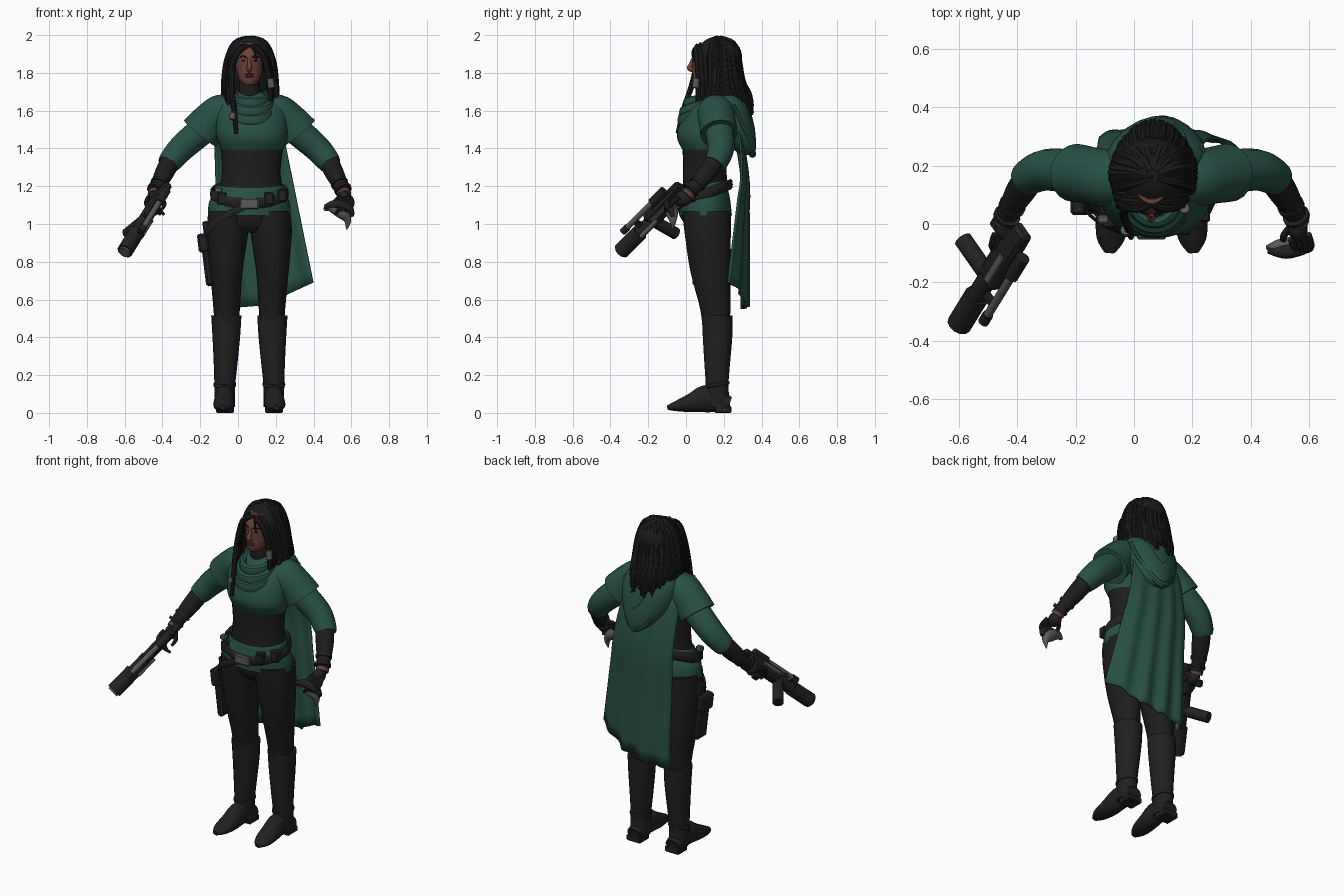
import bpy, bmesh, math, random
from mathutils import Vector, Matrix

random.seed(4)
cube = bpy.data.objects.get("Cube")
if cube:
    bpy.data.objects.remove(cube)


def material(name, *rgb):
    m = bpy.data.materials.new(name)
    m.use_nodes = True
    m.diffuse_color = (*rgb, 1)
    b = m.node_tree.nodes["Principled BSDF"]
    b.inputs["Base Color"].default_value = (*rgb, 1)
    b.inputs["Roughness"].default_value = 0.9
    return m


GREEN = material("green cloth", .021, .082, .06)
BLACK = material("black cloth", .0125, .0125, .0125)
LEATHER = material("dark leather", .015, .015, .015)
HAIR = material("black hair", .0105, .0105, .011)
SKIN = material("brown skin", .15, .055, .04)
LIPS = material("dark lips", .085, .026, .024)
METAL = material("grey metal", .1, .1, .1)
GUN = material("gunmetal", .016, .016, .017)


def finish(name, bm, mat, angle=40):
    bmesh.ops.recalc_face_normals(bm, faces=bm.faces)
    me = bpy.data.meshes.new(name)
    bm.to_mesh(me)
    bm.free()
    me.materials.append(mat)
    ob = bpy.data.objects.new(name, me)
    bpy.context.collection.objects.link(ob)
    bpy.ops.object.select_all(action='DESELECT')
    ob.select_set(True)
    bpy.context.view_layer.objects.active = ob
    bpy.ops.object.shade_smooth_by_angle(angle=math.radians(angle))
    return ob


def smooth_path(pts, n):
    """Catmull-Rom path through points (x, y, z, r1, r2)."""
    p = [pts[0]] + list(pts) + [pts[-1]]
    out = []
    for i in range(1, len(p) - 2):
        for k in range(n):
            t = k / n
            out.append([.5 * (2 * b + (c - a) * t + (2 * a - 5 * b + 4 * c - d) * t * t
                              + (3 * b - a - 3 * c + d) * t ** 3)
                        for a, b, c, d in zip(*p[i - 1:i + 3])])
    return out + [list(pts[-1])]


def tube(name, pts, mat, flat=False, ref=(0, 1, 0), seg=16, n=4, closed=False):
    """Loft elliptical rings along a path; flat keeps the rings level."""
    pts = [q if len(q) == 5 else (*q, q[3]) for q in pts]
    path = pts if closed else smooth_path(pts, n)
    bm, rings, ref, last = bmesh.new(), [], Vector(ref), len(path) - 1
    for i, q in enumerate(path):
        nxt = path[(i + 1) % len(path)] if closed else path[min(i + 1, last)]
        prv = path[i - 1] if closed else path[max(i - 1, 0)]
        t = Vector((0, 0, 1)) if flat else (Vector(nxt[:3]) - Vector(prv[:3])).normalized()
        a = t.cross(ref).normalized()
        b = a.cross(t)
        rings.append([bm.verts.new(Vector(q[:3]) + a * q[3] * math.cos(w) + b * q[4] * math.sin(w))
                      for w in (math.tau * k / seg for k in range(seg))])
    for i in range(len(rings) if closed else last):
        r, s = rings[i], rings[(i + 1) % len(rings)]
        for k in range(seg):
            bm.faces.new((r[k], r[k - 1], s[k - 1], s[k]))
    if not closed:
        bm.faces.new(rings[0])
        bm.faces.new(rings[-1])
    return finish(name, bm, mat)


def loop(name, c, rx, ry, slope, thick, height, mat):
    """Band around the body, dropping by slope at the front."""
    ws = [math.tau * k / 40 for k in range(40)]
    pts = [(c[0] + rx * math.cos(w), c[1] + ry * math.sin(w), c[2] + slope * math.sin(w),
            thick, height) for w in ws]
    return tube(name, pts, mat, ref=(0, 0, 1), seg=8, closed=True)


def ball(name, c, r, mat, seg=20):
    bm = bmesh.new()
    bmesh.ops.create_uvsphere(bm, u_segments=seg, v_segments=seg // 2, radius=1,
                              matrix=Matrix.Translation(c) @ Matrix.Diagonal((*r, 1)))
    return finish(name, bm, mat)


def box(name, c, size, mat, frame=None, bevel=.006):
    bm = bmesh.new()
    m = Matrix.Translation(c) @ (frame or Matrix()) @ Matrix.Diagonal((*size, 1))
    bmesh.ops.create_cube(bm, size=1, matrix=m)
    bmesh.ops.bevel(bm, geom=bm.edges[:], offset=bevel, segments=1, affect='EDGES')
    return finish(name, bm, mat, 25)


def sided(side, pts):
    """Mirror a right-hand path across the body's centre line."""
    return pts if side == "right" else [(.12 - p[0], *p[1:]) for p in pts]


# Torso, hips and neck
tube("waist", [(.07, .1, 1.14, .175, .12), (.07, .1, 1.28, .155, .115),
               (.075, .095, 1.43, .17, .115)], BLACK, True, seg=28)
tube("tunic", [(.075, .095, 1.395, .165, .115), (.075, .09, 1.46, .187, .138),
               (.07, .1, 1.54, .19, .13), (.065, .13, 1.62, .19, .11),
               (.06, .15, 1.67, .13, .085), (.06, .15, 1.7, .06, .06)], GREEN, True, seg=28)
tube("tunic_skirt", [(.065, .1, 1.175, .176, .124), (.06, .1, 1.12, .212, .135),
                     (.06, .105, 1.045, .22, .138)], GREEN, True, seg=28)
loop("tunic_skirt_top", (.066, .1, 1.185), .172, .119, .02, .007, .025, GREEN)
tube("pelvis", [(.06, .11, 1.08, .2, .13), (.06, .115, 1.0, .17, .118),
                (.06, .125, .955, .08, .09)], BLACK, True, seg=24)
tube("neck", [(.06, .14, 1.62, .06), (.06, .125, 1.71, .055), (.06, .135, 1.8, .05)], BLACK, True)

# Legs, boots and arms
for s in ("right", "left"):
    tube(s + "_leg", sided(s, [(-.052, .11, 1.07, .105, .13), (-.056, .115, .95, .109, .122),
                               (-.062, .13, .75, .086, .107), (-.06, .155, .55, .07, .08),
                               (-.06, .16, .42, .06, .07)]), BLACK, True, seg=20)
    tube(s + "_boot", sided(s, [(-.062, .165, .515, .08, .081), (-.062, .167, .4, .073, .078),
                                (-.066, .165, .25, .062, .067), (-.07, .165, .14, .055, .06),
                                (-.07, .17, .03, .054, .064)]), LEATHER, True, seg=20)
    loop(s + "_boot_ankle_fold", sided(s, [(-.07, .165, .15)])[0], .053, .058, .01, .008, .012, LEATHER)
    tube(s + "_foot", sided(s, [(-.07, .23, .045, .046, .04), (-.07, .12, .075, .05, .073),
                                (-.074, .03, .053, .056, .051), (-.08, -.05, .036, .048, .028),
                                (-.083, -.098, .028, .018, .012)]), LEATHER, ref=(0, 0, 1))
    box(s + "_boot_heel", sided(s, [(-.07, .195, .018)])[0], (.095, .09, .036), LEATHER)
    tube(s + "_shoulder_cape", sided(s, [(.0, .145, 1.6, .07), (-.08, .155, 1.59, .098),
                                         (-.14, .165, 1.55, .1, .097), (-.2, .175, 1.48, .111, .1)]),
         GREEN, seg=20)
    tube(s + "_sleeve", sided(s, [(-.12, .165, 1.55, .075), (-.22, .18, 1.47, .075),
                                  (-.3, .185, 1.4, .071), (-.352, .165, 1.34, .064),
                                  (-.37, .15, 1.315, .058)]), GREEN)
    tube(s + "_gauntlet", sided(s, [(-.345, .175, 1.36, .052), (-.39, .11, 1.27, .05),
                                    (-.425, .05, 1.2, .039), (-.44, .015, 1.16, .036)]), BLACK)
    for k in range(2):
        tube(f"{s}_gauntlet_strap_{k}", sided(s, [(-.415 - k * .018, .065 - k * .035, 1.22 - k * .033, .047),
                                                  (-.42 - k * .018, .055 - k * .035, 1.209 - k * .033, .046)]), LEATHER)
    ball(s + "_palm", sided(s, [(-.44, -.015, 1.135)])[0], (.034, .045, .042), LEATHER)
    tube(s + "_wrist", sided(s, [(-.44, .02, 1.165, .037), (-.442, .008, 1.152, .037)]), SKIN)
    for k in range(4):
        x, y = -.475 + k * .019, -.035 - k * .006
        tube(f"{s}_finger_{k}", sided(s, [(x, y, 1.14, .012), (x - .012, y - .04, 1.11, .011),
                                          (x + .005, y - .055, 1.075, .01), (x + .025, y - .04, 1.05, .007)]),
             LEATHER, seg=8)
    tube(s + "_thumb", sided(s, [(-.415, -.01, 1.14, .013), (-.39, -.045, 1.11, .012),
                                 (-.4, -.07, 1.08, .008)]), LEATHER, seg=8)

# Curved device held in the left hand
tube("hand_device", [(.455, -.08, 1.075, .008), (.49, -.08, 1.09, .026), (.55, -.075, 1.06, .033),
                     (.58, -.07, 1.02, .02), (.575, -.07, .97, .003)], METAL)
tube("hand_device_grip", [(.46, -.09, 1.09, .012), (.52, -.095, 1.105, .024),
                          (.59, -.08, 1.08, .02), (.605, -.07, 1.04, .01)], GUN)

# Head and face
tube("head", [(.06, .075, 1.735, .026, .028), (.06, .092, 1.762, .052, .056), (.06, .115, 1.82, .071, .08),
              (.06, .125, 1.89, .075, .09), (.06, .14, 1.96, .055, .07)], SKIN, True, seg=28)
tube("nose", [(.06, .036, 1.875, .009), (.06, .026, 1.845, .011), (.06, .02, 1.825, .015),
              (.06, .04, 1.812, .011)], SKIN, seg=10)
for name, z, h in (("upper_lip", 1.793, .006), ("lower_lip", 1.782, .007)):
    ball(name, (.06, .037, z), (.024, .01, h), LIPS, 12)
for s in ("right", "left"):
    ball(s + "_eye", sided(s, [(.031, .043, 1.865)])[0], (.014, .007, .005), METAL, 12)
    ball(s + "_iris", sided(s, [(.031, .037, 1.865)])[0], (.006, .003, .005), HAIR, 10)
    tube(s + "_brow", sided(s, [(.008, .056, 1.88, .003), (.025, .041, 1.889, .005),
                                (.047, .037, 1.881, .004)]), HAIR, ref=(0, 0, 1), seg=8)

# Hair: a cap with long locks falling from the crown
ball("hair_cap", (.065, .175, 1.885), (.118, .122, .11), HAIR, 28)
tube("hair_back", [(.065, .19, 1.92, .1, .09), (.065, .205, 1.8, .125, .1), (.07, .235, 1.7, .125, .09),
                   (.075, .27, 1.63, .11, .06)], HAIR, True, seg=24)
for layer in range(2):
    for k in range(19):
        a = math.radians(-24 + k * 12.7 + layer * 5)
        c, s = math.cos(a), max(math.sin(a), -.4)
        e, r = random.uniform(-.04, .05), random.uniform(.013, .019)
        back = max(s, 0)
        tube(f"hair_lock_{layer}_{k}",
             [(.065 + .015 * c, .165 + .015 * s, 1.98, r), (.065 + .08 * c, .17 + .08 * s, 1.955, r),
              (.065 + .12 * c, .17 + .11 * s, 1.87, r),
              (.065 + .136 * c, .175 + .125 * s, 1.76, r),
              (.067 + .138 * c, .17 + .15 * s + .015 * back, 1.67 + e / 2, r * .9),
              (.07 + .13 * c, .15 + .17 * s + .035 * back, 1.59 + e, r * .4)], HAIR, seg=8)
for s in ("right", "left"):
    for k in range(5):
        y, d = .055 + k * .022, random.uniform(-.03, .03)
        tube(f"{s}_fringe_lock_{k}",
             sided(s, [(.065, y + .02, 1.94 + k * .011, .014), (.02, y, 1.928 + k * .006, .016),
                       (-.02 - k * .006, y + .005, 1.875, .017), (-.042 - k * .007, y + .012, 1.77, .016),
                       (-.05 - k * .006, y + .01, 1.67, .014), (-.05 - k * .005, y, 1.6 + d, .006)]), HAIR, seg=8)
tube("long_front_lock", [(.03, .07, 1.945, .013), (-.02, .06, 1.88, .014), (-.035, .035, 1.75, .015),
                         (-.02, -.015, 1.6, .014), (-.01, -.045, 1.48, .01)], HAIR, seg=8)
tube("loose_strand", [(.07, .06, 1.95, .008), (.09, .034, 1.91, .006), (.098, .04, 1.86, .003)], HAIR, seg=6)
tube("right_hair_bead", [(-.03, -.02, 1.585, .017), (-.027, -.028, 1.555, .017)], METAL, seg=10)
tube("left_hair_bead", [(.172, .055, 1.77, .018), (.178, .05, 1.72, .018)], METAL, seg=10)

# Cowl folds, lowered hood and cape
for k, (z, rx, ry, sl) in enumerate(((1.665, .085, .105, .025), (1.64, .105, .122, .045),
                                     (1.61, .115, .128, .06))):
    loop(f"cowl_fold_{k}", (.07, .11 - k * .004, z), rx, ry, sl, .02, .03, GREEN)
tube("hood", [(.07, .2, 1.7, .13, .09), (.075, .22, 1.62, .17, .115), (.085, .25, 1.5, .15, .115),
              (.095, .3, 1.41, .09, .07), (.1, .33, 1.365, .03, .035)], GREEN, True, seg=24)
for k in range(3):
    w, z = .14 - k * .03, 1.37 + k * .065
    tube(f"hood_fold_{k}", [(.08 - w, .25, 1.63, .014), (.085 - w * .75, .31, z + .13, .017),
                            (.1, .352 - k * .003, z, .02), (.105 + w * .7, .3, z + .13, .017),
                            (.09 + w, .25, 1.63, .014)], GREEN, ref=(0, .6, .8), seg=8)

bm = bmesh.new()
COLS, ROWS = 36, 14
grid = []
for i in range(COLS + 1):
    u = i / COLS
    hem = .55 + .04 * u if u < .42 else .59 if u < .65 else .61 + .23 * (u - .65)
    col = []
    for j in range(ROWS + 1):
        t = j / ROWS
        x = -.13 + .03 * t + u * (.35 + .15 * t)
        y = .27 + .07 * math.sin(math.pi * min(t * 1.2, .6)) - .1 * u ** 3 * t
        y += .009 * math.sin(u * 24) * (.2 + t) - .04 * (1 - u) ** 6
        col.append(bm.verts.new((x, y, 1.58 + (hem - 1.58) * t)))
    grid.append(col)
for i in range(COLS):
    for j in range(ROWS):
        bm.faces.new((grid[i][j], grid[i + 1][j], grid[i + 1][j + 1], grid[i][j + 1]))
cape = finish("cape", bm, GREEN)
cape.modifiers.new("Thickness", 'SOLIDIFY').thickness = .01

# Belt, buckle, pouches and holster
loop("belt", (.06, .1, 1.16), .198, .137, .05, .011, .028, LEATHER)
box("buckle", (.06, -.042, 1.107), (.1, .022, .055), METAL)
for x, y, z in ((-.085, .01, 1.135), (.165, -.015, 1.135), (.235, .03, 1.15)):
    box("belt_pouch", (x, y, z), (.05, .045, .065), LEATHER)
box("belt_clip", (-.105, .015, 1.18), (.04, .03, .03), METAL)
tube("holster_strap", [(.03, -.04, 1.09, .006, .018), (-.07, -.02, 1.04, .006, .018),
                       (-.15, .03, .98, .006, .018), (-.175, .08, .92, .006, .018)], LEATHER, ref=(0, 0, 1), seg=8)
tilt = Matrix.Rotation(math.radians(-7), 4, 'Y')
box("holster", (-.165, .08, .81), (.04, .09, .28), LEATHER, tilt, .012)
box("holster_flap", (-.185, .08, .9), (.055, .1, .1), LEATHER, tilt, .01)
box("holstered_grip", (-.17, .1, .98), (.03, .05, .07), GUN, tilt)

# Blaster: frame with z along the barrel and y towards the sight
rear = Vector((-.405, -.03, 1.17))
d = (Vector((-.605, -.355, .845)) - rear).normalized()
up = Vector((.5, -.75, .4))
up = (up - d * up.dot(d)).normalized()
frame = Matrix((up.cross(d), up, d)).transposed().to_4x4()


def at(x, y, z):
    return rear + frame.to_3x3() @ Vector((x, y, z))


def rod(name, y, z0, z1, r, mat, x=0):
    return tube(name, [(*at(x, y, z0), r), (*at(x, y, z1), r)], mat, ref=up, seg=12, n=1)


box("gun_body", at(0, .01, .12), (.055, .095, .25), GUN, frame, .012)
box("gun_side_plate", at(0, .02, .16), (.062, .035, .14), METAL, frame)
box("gun_stock", at(0, .02, -.005), (.045, .08, .07), GUN, frame, .012)
rod("gun_barrel", 0, .22, .36, .034, GUN)
rod("gun_muzzle", 0, .33, .485, .043, GUN)
rod("gun_muzzle_tip", 0, .48, .495, .032, METAL)
rod("gun_sight", .08, .1, .36, .015, METAL)
rod("gun_sight_front", .08, .34, .38, .019, GUN)
rod("gun_sight_rear", .08, .04, .14, .024, GUN)
for z in (.15, .29):
    box("gun_sight_mount", at(0, .045, z), (.022, .06, .035), GUN, frame)
rod("gun_rail", .0, .2, .33, .012, METAL, .034)
tube("gun_magazine", [(*at(0, -.02, .23), .032), (*at(0, -.17, .23), .032)], GUN, ref=d, seg=12, n=1)
box("gun_grip", at(0, -.06, .05), (.03, .09, .04), GUN, frame)
